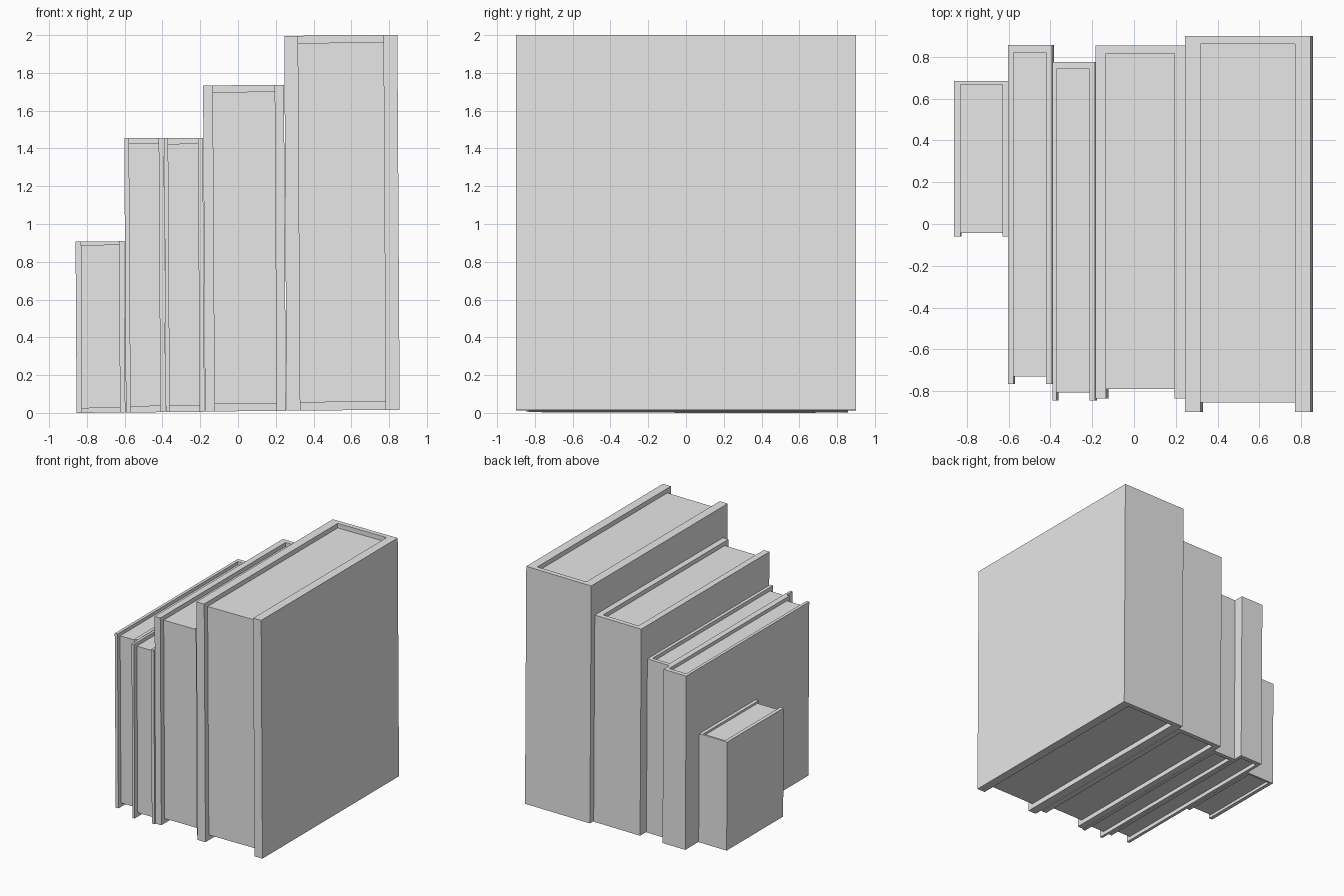
import bpy
import bmesh

if "Cube" in bpy.data.objects:
    bpy.data.objects.remove(bpy.data.objects["Cube"])

# One plain grey for covers and pages
grey = bpy.data.materials.new("plain_grey")
grey.diffuse_color = (0.8, 0.8, 0.8, 1)
grey.use_nodes = True
grey.node_tree.nodes["Principled BSDF"].inputs["Base Color"].default_value = grey.diffuse_color

LEAN, RISE = 0.006, 0.007   # the row leans a hair to the left


def prism(name, outline, z0, z1, mid, top):
    """Extrude an xy outline from z0 to z1, then lean it slightly."""
    bm = bmesh.new()
    face = bm.faces.new([bm.verts.new((x, y, z0)) for x, y in outline])
    ext = bmesh.ops.extrude_face_region(bm, geom=[face])["geom"]
    for v in ext:
        if isinstance(v, bmesh.types.BMVert):
            v.co.z = z1
    for v in bm.verts:
        x, z = v.co.x, v.co.z
        v.co.x = x + LEAN * (top - z)
        v.co.z = z + RISE * (x - mid)
    bmesh.ops.recalc_face_normals(bm, faces=bm.faces)
    mesh = bpy.data.meshes.new(name)
    bm.to_mesh(mesh)
    bm.free()
    mesh.materials.append(grey)
    bpy.context.collection.objects.link(bpy.data.objects.new(name, mesh))


def book(name, x, y, z, px, py, pz):
    """Outer cover ranges x, y, z and page block ranges px, py, pz."""
    (x0, x1), (y0, y1), (a, b), (c, d) = x, y, px, py
    mid, top = (x0 + x1) / 2, z[1]
    # Cover: two boards joined by the spine at the back
    prism(name + "_cover", [(x0, y0), (a, y0), (a, d), (b, d), (b, y0),
                            (x1, y0), (x1, y1), (x0, y1)], *z, mid, top)
    # Page block set in between the boards
    prism(name + "_pages", [(a, c), (b, c), (b, d), (a, d)], *pz, mid, top)


# Books from smallest to largest
book("tiny_book", (-0.86, -0.602), (-0.06, 0.685), (0.001, 0.908),
     (-0.83, -0.63), (-0.043, 0.668), (0.025, 0.89))
book("thin_book", (-0.602, -0.392), (-0.765, 0.857), (0.003, 1.455),
     (-0.577, -0.42), (-0.73, 0.82), (0.035, 1.427))
book("slim_book", (-0.391, -0.186), (-0.845, 0.775), (0.005, 1.455),
     (-0.37, -0.212), (-0.805, 0.742), (0.037, 1.425))
book("medium_book", (-0.185, 0.243), (-0.835, 0.855), (0.009, 1.735),
     (-0.133, 0.194), (-0.79, 0.816), (0.047, 1.70))
book("large_book", (0.245, 0.844), (-0.9, 0.9), (0.014, 1.998),
     (0.318, 0.77), (-0.855, 0.86), (0.057, 1.96))
